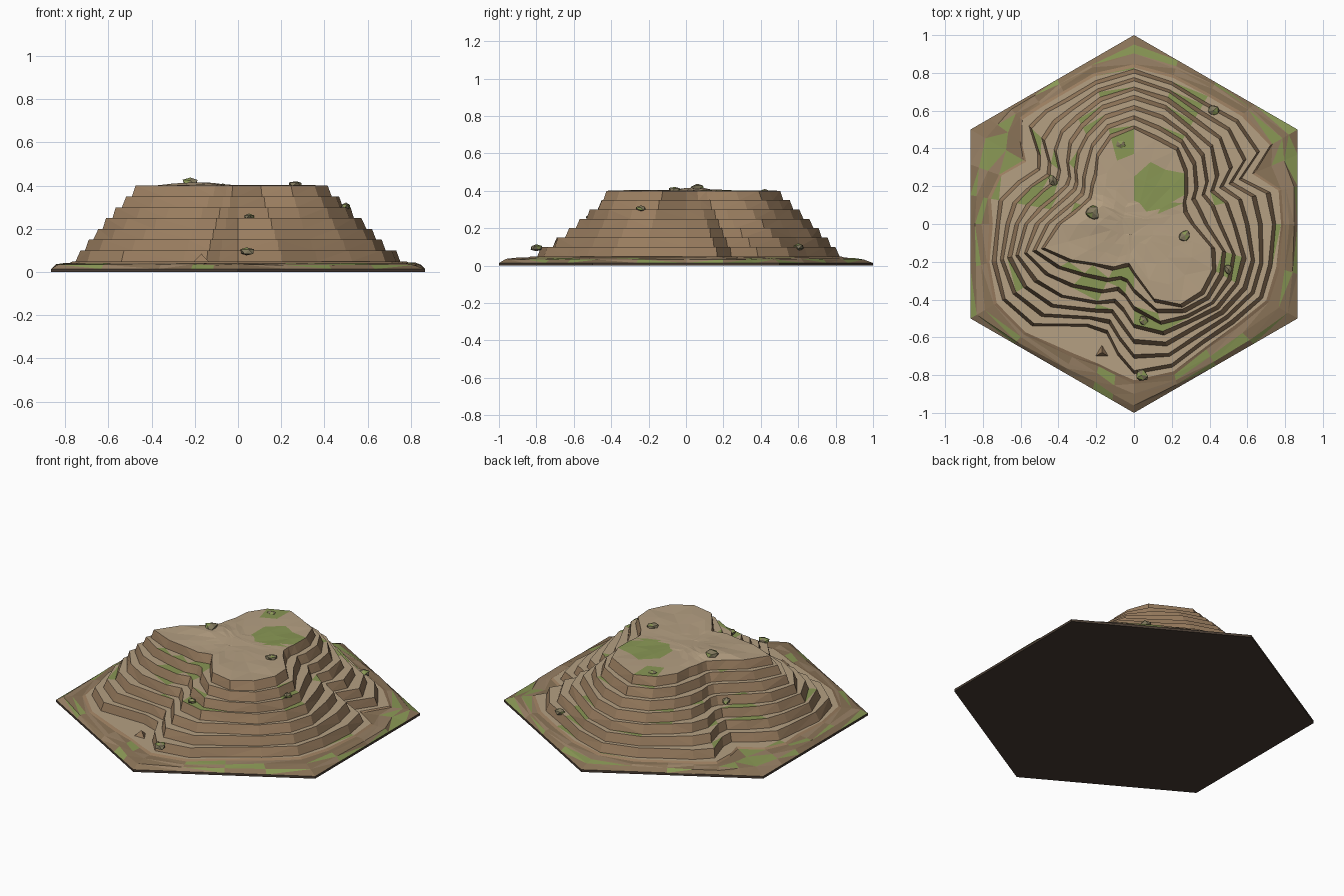
import bpy, bmesh, math, random
from mathutils import Vector

if "Cube" in bpy.data.objects:
    bpy.data.objects.remove(bpy.data.objects["Cube"])

random.seed(4)


def material(name, rgb):
    m = bpy.data.materials.new(name)
    m.diffuse_color = (*rgb, 1)
    m.use_nodes = True
    m.node_tree.nodes["Principled BSDF"].inputs["Base Color"].default_value = m.diffuse_color
    return m


MATS = [material("riser_brown", (0.32, 0.205, 0.115)),
        material("tread_tan", (0.46, 0.35, 0.225)),
        material("soil_brown", (0.25, 0.17, 0.095)),
        material("grass_green", (0.25, 0.31, 0.09)),
        material("underside_dark", (0.065, 0.045, 0.032)),
        material("rock_olive", (0.22, 0.19, 0.11)),
        material("soil_light", (0.31, 0.215, 0.13))]
RISER, TREAD, SOIL, GRASS, UNDER, ROCK, SOIL2 = range(7)

# Hill contours: angle, then radius at heights 0.05, 0.10, 0.25, 0.40
HEIGHTS = (0.05, 0.10, 0.25, 0.40)
CONTOURS = [
    (0, .775, .73, .52, .30), (13, .785, .72, .49, .27),
    (23, .68, .60, .44, .28), (30, .83, .75, .50, .31),
    (45, .81, .76, .57, .38), (60, .78, .73, .58, .45),
    (75, .80, .76, .63, .46), (90, .83, .80, .66, .50),
    (105, .81, .765, .63, .47), (118, .78, .735, .58, .40),
    (128, .79, .745, .54, .32), (137, .81, .74, .47, .29),
    (144, .73, .61, .41, .27), (150, .66, .57, .40, .26),
    (160, .745, .64, .43, .28), (170, .77, .705, .49, .32),
    (180, .75, .71, .56, .39), (195, .79, .757, .63, .49),
    (210, .84, .785, .59, .38), (225, .81, .745, .53, .29),
    (245, .76, .58, .45, .25), (256, .76, .58, .41, .22),
    (263, .79, .68, .45, .21), (270, .83, .775, .53, .25),
    (285, .81, .765, .59, .41), (300, .75, .715, .585, .49),
    (315, .76, .725, .615, .505), (330, .81, .765, .62, .48),
    (343, .79, .745, .60, .43)]

# Grass patches: x, y, radius
PATCHES = [(.13, .18, .12), (.5, -.25, .08), (-.05, .43, .08), (-.05, -.28, .07),
           (-.5, .15, .08), (.3, .62, .08), (-.2, -.32, .07), (.05, -.5, .07)]


def hex_radius(deg):
    return math.sqrt(0.75) / math.cos(math.radians((deg + 30) % 60 - 30))


def radius_at(row, z):
    for i in range(3):
        if z <= HEIGHTS[i + 1] + 1e-6:
            t = (z - HEIGHTS[i]) / (HEIGHTS[i + 1] - HEIGHTS[i])
            return row[i + 1] + t * (row[i + 2] - row[i + 1])


def finish(bm, name):
    bmesh.ops.recalc_face_normals(bm, faces=bm.faces)
    mesh = bpy.data.meshes.new(name)
    bm.to_mesh(mesh)
    bm.free()
    ob = bpy.data.objects.new(name, mesh)
    bpy.context.collection.objects.link(ob)
    for m in MATS:
        mesh.materials.append(m)
    return ob


bm = bmesh.new()


def ring(radius, z, jitter=0.0, lift=0.0):
    """One loop of vertices; radius is a function of the contour row."""
    verts = []
    for row in CONTOURS:
        a = math.radians(row[0])
        r = radius(row) + random.uniform(-jitter, jitter)
        verts.append(bm.verts.new((r * math.cos(a), r * math.sin(a),
                                   z + random.uniform(-lift, lift))))
    return verts


def bridge(a, b, mat):
    n = len(a)
    for i in range(n):
        j = (i + 1) % n
        bm.faces.new((a[i], a[j], b[j], b[i])).material_index = mat


# Hexagonal base with a worn, sloping rim
bottom = ring(lambda r: hex_radius(r[0]), 0)
bm.faces.new(bottom).material_index = UNDER
last = ring(lambda r: hex_radius(r[0]), 0.014)
bridge(bottom, last, UNDER)
for t, z, jit in ((0.3, 0.034, 0.008), (0.65, 0.041, 0.01), (1, 0.043, 0)):
    nxt = ring(lambda r: hex_radius(r[0]) * (1 - t) + (r[1] + 0.016) * t, z, jit, jit * 0.3)
    bridge(last, nxt, SOIL)
    last = nxt

# Terraces: sloped riser, then tread to the next foot
for k in range(1, 9):
    z = 0.05 * k
    if k > 1:
        foot = ring(lambda r: radius_at(r, z) + 0.02, z - 0.05, 0.002)
        bridge(last, foot, TREAD)
        last = foot
    rim = ring(lambda r: radius_at(r, z), z, 0.004)
    bridge(last, rim, RISER)
    last = rim

# Plateau with a slight mound
for s in (0.75, 0.5, 0.25):
    nxt = ring(lambda r: r[4] * s, 0.4, 0.01 * s, 0.005 * s)
    for v in nxt:
        d = (v.co.xy - Vector((-0.2, 0.05))).length
        v.co.z += 0.02 * max(0, 1 - d / 0.18)
    bridge(last, nxt, TREAD)
    last = nxt
bm.faces.new(last).material_index = TREAD

# Split to facets and scatter grass
bmesh.ops.triangulate(bm, faces=[f for f in bm.faces if f.material_index != UNDER])
for f in bm.faces:
    c = f.calc_center_median()
    if f.material_index == SOIL:
        f.material_index = random.choices((SOIL, SOIL2, GRASS), (5, 3, 2))[0]
    elif f.material_index == TREAD:
        inside = any(math.hypot(c.x - x, c.y - y) < r for x, y, r in PATCHES)
        if inside or (c.z < 0.39 and random.random() < 0.06):
            f.material_index = GRASS
finish(bm, "terraced_hill")


# Small loose rocks: x, y, z, size
ROCKS = [(-.22, .06, .415, .048), (.27, -.06, .405, .037), (.42, .60, .10, .038),
         (-.43, .23, .25, .035), (.50, -.24, .305, .032), (.05, -.51, .255, .03),
         (.04, -.80, .095, .04), (-.07, .42, .395, .03)]
for x, y, z, size in ROCKS:
    bm = bmesh.new()
    bmesh.ops.create_icosphere(bm, subdivisions=1, radius=size)
    turn = random.uniform(0, 6.28)
    for v in bm.verts:
        p = v.co * random.uniform(0.75, 1.15)
        v.co = (x + p.x * math.cos(turn) - p.y * 0.8 * math.sin(turn),
                y + p.x * math.sin(turn) + p.y * 0.8 * math.cos(turn),
                z + p.z * 0.55)
    for f in bm.faces:
        f.material_index = GRASS if random.random() < 0.2 else ROCK
    finish(bm, "loose_rock")

# Broken wedge on the low front ledge
bm = bmesh.new()
bmesh.ops.create_cone(bm, segments=3, radius1=0.055, radius2=0, depth=0.05, cap_ends=True)
bmesh.ops.translate(bm, verts=bm.verts, vec=(-0.17, -0.68, 0.06))
for f in bm.faces:
    f.material_index = RISER
finish(bm, "broken_wedge")
